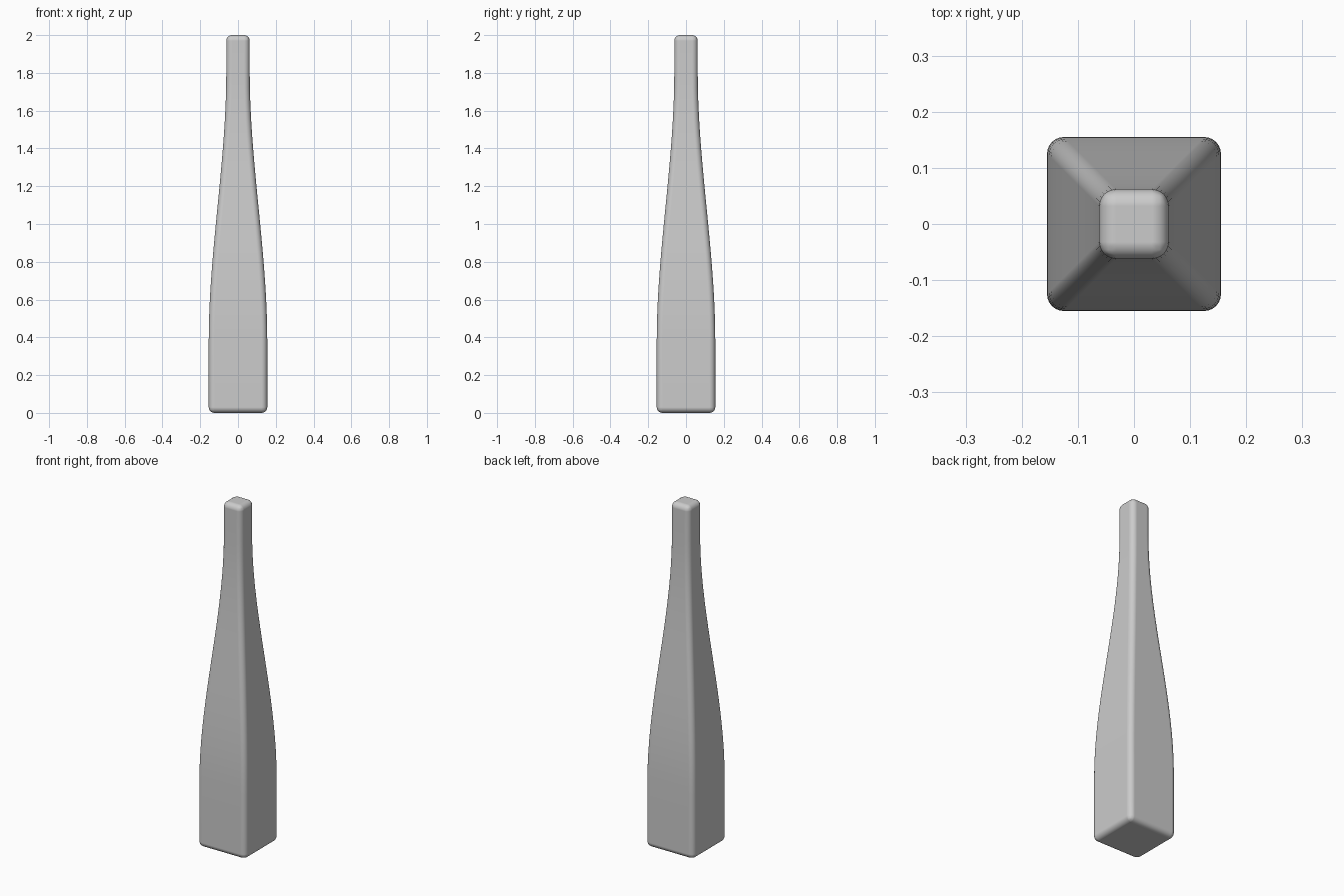
import bpy, bmesh

cube = bpy.data.objects.get("Cube")
if cube:
    bpy.data.objects.remove(cube, do_unlink=True)

BASE, TIP = 0.155, 0.062
LOW, HIGH, TOP = 0.38, 1.8, 2.0
STEPS = 18

# Plain grey material
grey = bpy.data.materials.new("plain_grey")
grey.use_nodes = True
color = (0.6, 0.6, 0.6, 1)
grey.diffuse_color = color
grey.node_tree.nodes["Principled BSDF"].inputs["Base Color"].default_value = color

# Square base, S-curved taper and straight neck
levels = [(0, BASE)]
for i in range(STEPS + 1):
    t = i / STEPS
    s = t * t * (3 - 2 * t)
    levels.append((LOW + (HIGH - LOW) * t, BASE + (TIP - BASE) * s))
levels.append((TOP, TIP))

bm = bmesh.new()
rings = [[bm.verts.new((sx * r, sy * r, z))
          for sx, sy in ((-1, -1), (1, -1), (1, 1), (-1, 1))]
         for z, r in levels]
for a, b in zip(rings, rings[1:]):
    for k in range(4):
        n = (k + 1) % 4
        bm.faces.new((a[k], a[n], b[n], b[k]))
bm.faces.new(rings[0][::-1])
bm.faces.new(rings[-1])

mesh = bpy.data.meshes.new("tapered_leg")
bm.to_mesh(mesh)
bm.free()
mesh.materials.append(grey)
leg = bpy.data.objects.new("tapered_leg", mesh)
bpy.context.collection.objects.link(leg)

# Rounded corners along the whole length and at both ends
bevel = leg.modifiers.new("rounded_edges", "BEVEL")
bevel.width = 0.03
bevel.segments = 6
bevel.limit_method = "ANGLE"
bevel.angle_limit = 0.7
bevel.harden_normals = True

bpy.context.view_layer.objects.active = leg
leg.select_set(True)
bpy.ops.object.shade_smooth()
